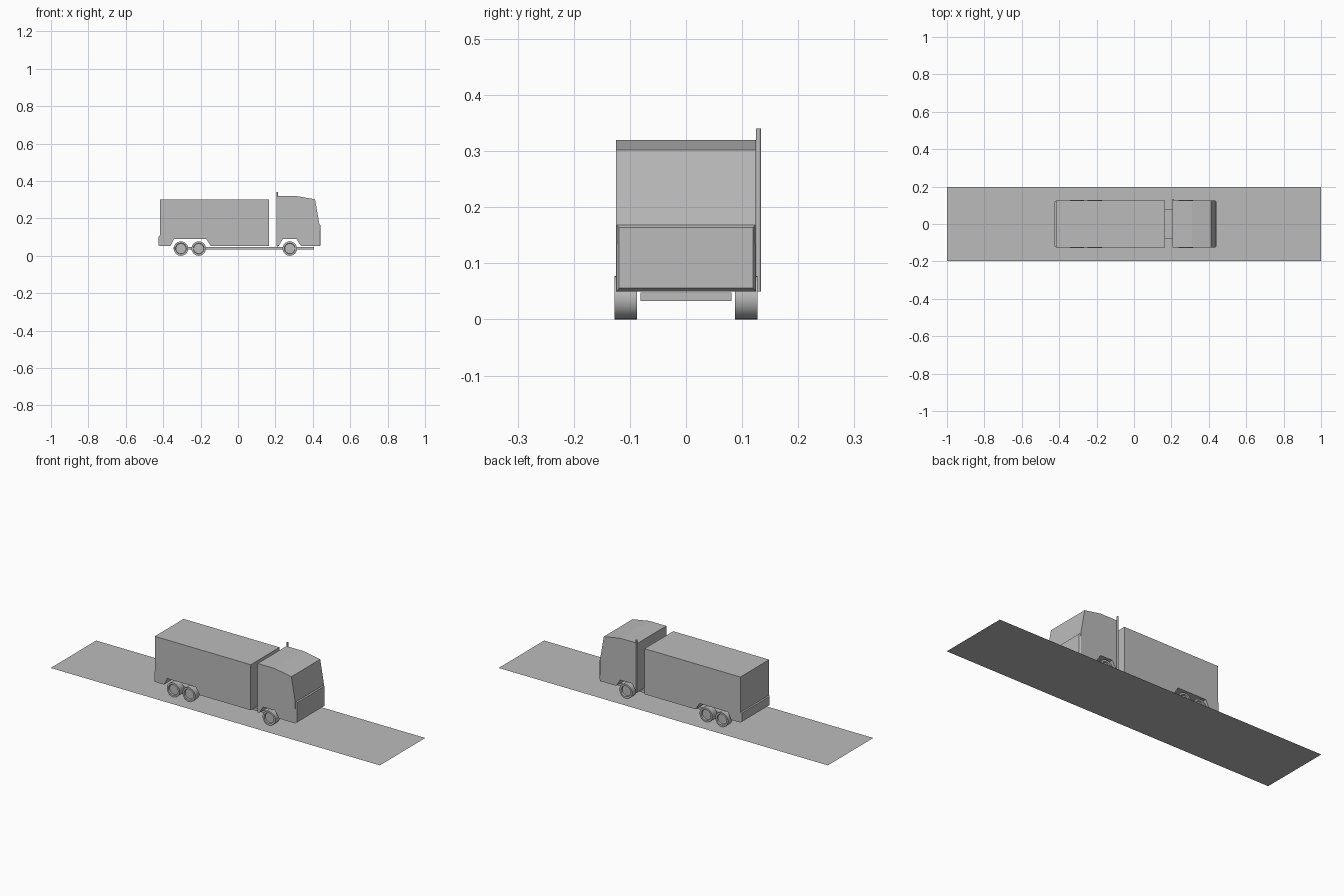
import bpy, bmesh, math
from mathutils import Matrix, Vector

if "Cube" in bpy.data.objects:
    bpy.data.objects.remove(bpy.data.objects["Cube"])

grey = bpy.data.materials.new("plain grey")
grey.diffuse_color = (0.5, 0.5, 0.5, 1)
grey.use_nodes = True
grey.node_tree.nodes["Principled BSDF"].inputs["Base Color"].default_value = grey.diffuse_color


def finish(name, bm):
    bmesh.ops.recalc_face_normals(bm, faces=bm.faces)
    me = bpy.data.meshes.new(name)
    bm.to_mesh(me)
    bm.free()
    me.materials.append(grey)
    ob = bpy.data.objects.new(name, me)
    bpy.context.collection.objects.link(ob)
    return ob


def extrude_profile(name, pts, half):
    """Side outline in x, z, extruded across the width."""
    bm = bmesh.new()
    f = bm.faces.new([bm.verts.new((x, -half, z)) for x, z in pts])
    r = bmesh.ops.extrude_face_region(bm, geom=[f])
    vs = [g for g in r["geom"] if isinstance(g, bmesh.types.BMVert)]
    bmesh.ops.translate(bm, verts=vs, vec=(0, 2 * half, 0))
    return finish(name, bm)


def box(name, x0, x1, half, z0, z1):
    return extrude_profile(name, [(x0, z0), (x1, z0), (x1, z1), (x0, z1)], half)


def bevelled_plate(name, x_back, x_front, half, z0, z1, inset):
    """Plate whose outer face is smaller than its back."""
    bm = bmesh.new()
    rings = []
    for x, i in ((x_back, 0), (x_front, inset)):
        rings.append([bm.verts.new((x, y, z)) for y, z in (
            (-half + i, z0 + i), (half - i, z0 + i), (half - i, z1 - i), (-half + i, z1 - i))])
    for r in rings:
        bm.faces.new(r)
    for k in range(4):
        n = (k + 1) % 4
        bm.faces.new([rings[0][k], rings[0][n], rings[1][n], rings[1][k]])
    return finish(name, bm)


def wheel(name, x, side):
    """Lathed tyre with a recessed rim and a raised hub."""
    R, n = 0.0385, 32
    prof = [(R, 0.087), (R, 0.127), (0.029, 0.127), (0.027, 0.119)]
    bm = bmesh.new()
    rings = []
    for r, y in prof:
        rings.append([bm.verts.new((x + r * math.cos(2 * math.pi * k / n), side * y,
                                    R + r * math.sin(2 * math.pi * k / n))) for k in range(n)])
    for a, b in zip(rings, rings[1:]):
        for k in range(n):
            m = (k + 1) % n
            bm.faces.new([a[k], a[m], b[m], b[k]])
    bm.faces.new(rings[0])
    bm.faces.new(rings[-1])
    return finish(name, bm)


# road strip
bm = bmesh.new()
bm.faces.new([bm.verts.new(p) for p in ((-1, -.197, 0), (1, -.197, 0), (1, .197, 0), (-1, .197, 0))])
finish("road", bm)

# cargo body with wheel arch over the rear axles
extrude_profile("cargo_body", [
    (-0.418, 0.052), (-0.362, 0.052), (-0.342, 0.09), (-0.17, 0.09), (-0.145, 0.052),
    (0.165, 0.052), (0.165, 0.302), (-0.418, 0.302)], 0.125)

# cab with wheel arch over the front axle
extrude_profile("cab", [
    (0.207, 0.052), (0.217, 0.052), (0.24, 0.09), (0.312, 0.09), (0.337, 0.052),
    (0.433, 0.052), (0.435, 0.17), (0.412, 0.302), (0.31, 0.32), (0.207, 0.32)], 0.125)

# chassis and end panels
box("chassis", -0.345, 0.405, 0.081, 0.033, 0.048)
bevelled_plate("front_panel", 0.432, 0.441, 0.125, 0.05, 0.17, 0.006)
bevelled_plate("rear_panel", -0.417, -0.424, 0.125, 0.052, 0.108, 0.004)

# exhaust stack behind the cab
bm = bmesh.new()
bmesh.ops.create_cone(bm, cap_ends=True, segments=16, radius1=0.0047, radius2=0.0047, depth=0.29,
                      matrix=Matrix.Translation(Vector((0.21, 0.1292, 0.195))))
finish("exhaust_pipe", bm)

# wheels
for label, x in (("front", 0.277), ("middle", -0.21), ("rear", -0.305)):
    for hand, s in (("right", -1), ("left", 1)):
        wheel(f"{label}_{hand}_wheel", x, s)

# smooth the round parts
bpy.ops.object.select_all(action='DESELECT')
for ob in bpy.context.collection.objects:
    if "wheel" in ob.name or "pipe" in ob.name:
        ob.select_set(True)
        bpy.context.view_layer.objects.active = ob
bpy.ops.object.shade_smooth_by_angle(angle=math.radians(30))
